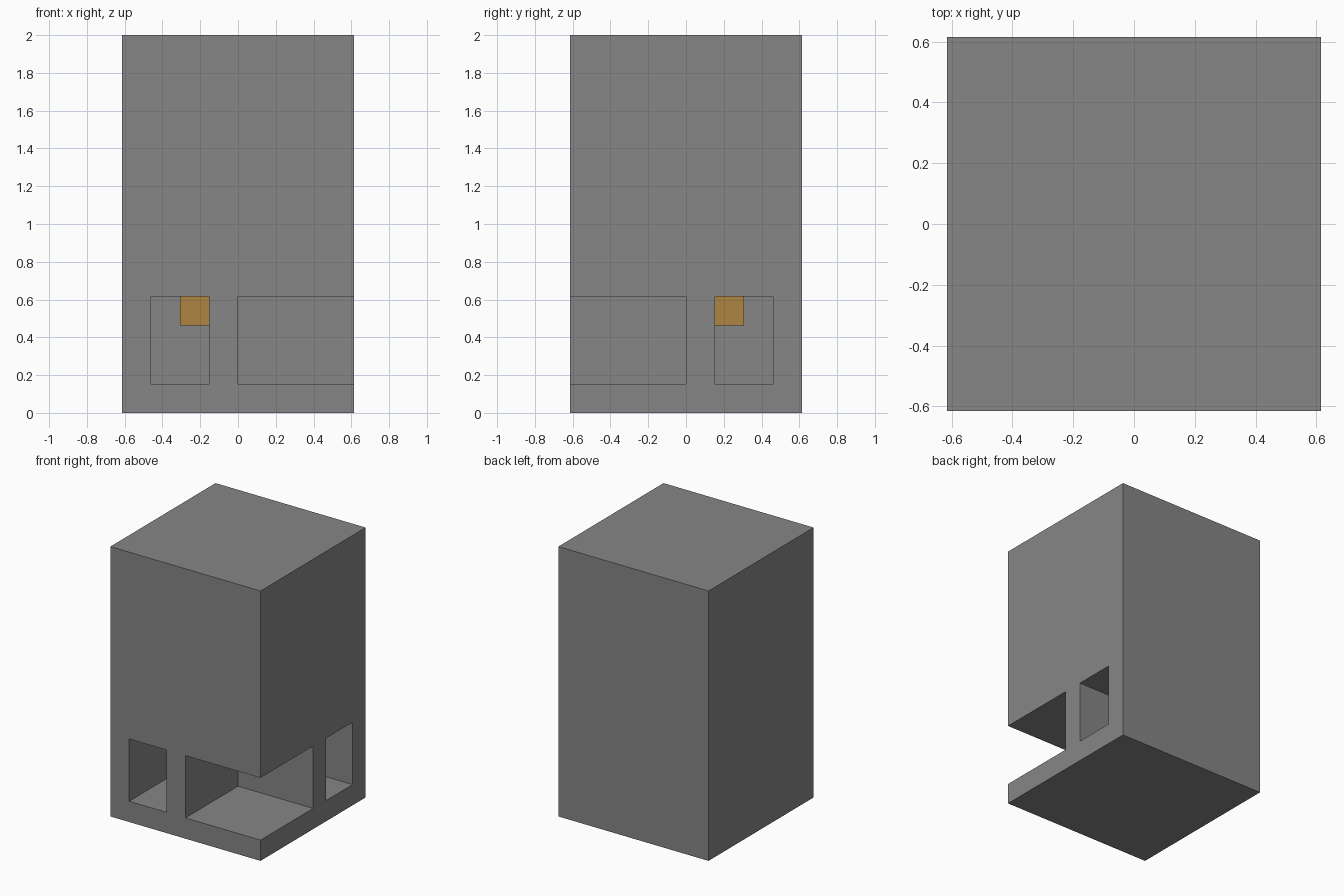
import bpy
import bmesh

cube = bpy.data.objects.get("Cube")
if cube:
    bpy.data.objects.remove(cube, do_unlink=True)

U = 2 / 13  # module: the block is 8 x 8 x 13 modules


def material(name, rgb):
    mat = bpy.data.materials.new(name)
    mat.use_nodes = True
    colour = (*rgb, 1)
    mat.diffuse_color = colour
    mat.node_tree.nodes["Principled BSDF"].inputs["Base Color"].default_value = colour
    return mat


def prism(name, outline, bottom, top, mat):
    """Extrude a counter-clockwise floor plan, all in modules."""
    bm = bmesh.new()
    base = bm.faces.new([bm.verts.new((x * U, y * U, bottom * U)) for x, y in outline])
    grown = bmesh.ops.extrude_face_region(bm, geom=[base])["geom"]
    verts = [g for g in grown if isinstance(g, bmesh.types.BMVert)]
    bmesh.ops.translate(bm, verts=verts, vec=(0, 0, (top - bottom) * U))
    bmesh.ops.recalc_face_normals(bm, faces=bm.faces[:])
    mesh = bpy.data.meshes.new(name)
    bm.to_mesh(mesh)
    bm.free()
    mesh.materials.append(mat)
    obj = bpy.data.objects.new(name, mesh)
    bpy.context.scene.collection.objects.link(obj)
    return obj


def rect(x0, y0, x1, y1):
    return [(x0, y0), (x1, y0), (x1, y1), (x0, y1)]


def cut(target, cutter):
    cutter.hide_render = True
    mod = target.modifiers.new("cut", "BOOLEAN")
    mod.operation = "DIFFERENCE"
    mod.solver = "EXACT"
    mod.object = cutter
    bpy.context.view_layer.objects.active = target
    bpy.ops.object.modifier_apply(modifier=mod.name)
    bpy.data.objects.remove(cutter, do_unlink=True)


grey = material("wall grey", (0.24, 0.24, 0.24))
orange = material("lamp orange", (0.43, 0.235, 0.052))

# Tower block
tower = prism("tower_block", rect(-4, -4, 4, 4), 0, 13, grey)

# Open corner at the front left
cut(tower, prism("corner_cutter", rect(0, -5, 5, 0), 1, 4, grey))

# L-shaped passage opening on the front and on the left side
passage = [(-3, -5), (-1, -5), (-1, 1), (5, 1), (5, 3), (-3, 3)]
cut(tower, prism("passage_cutter", passage, 1, 4, grey))

# Lamp under the passage ceiling, at the inner bend
prism("ceiling_lamp", rect(-2, 1, -1, 2), 3, 4, orange)
